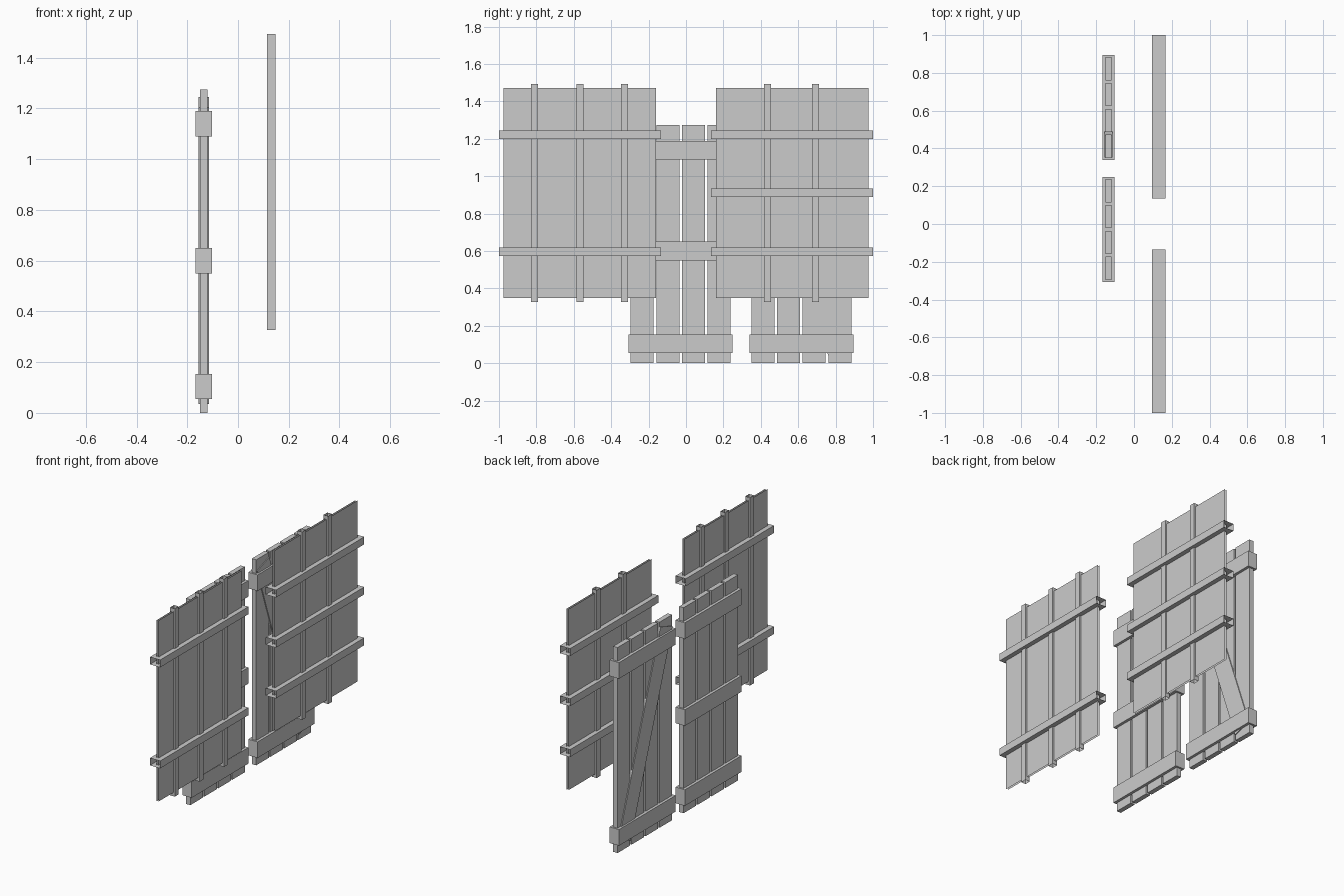
import bpy, bmesh, math
from mathutils import Matrix, Vector

cube = bpy.data.objects.get("Cube")
if cube:
    bpy.data.objects.remove(cube, do_unlink=True)

grey = bpy.data.materials.new("plain_grey")
grey.use_nodes = True
colour = (0.6, 0.6, 0.6, 1)
grey.diffuse_color = colour
grey.node_tree.nodes["Principled BSDF"].inputs["Base Color"].default_value = colour


def block(name, center, size, open_axes=(), tilt=0.0):
    """Box with optional missing end faces along the given axes."""
    bm = bmesh.new()
    bmesh.ops.create_cube(bm, size=1)
    bm.normal_update()
    ends = [f for f in bm.faces if any(abs(f.normal[a]) > 0.9 for a in open_axes)]
    bmesh.ops.delete(bm, geom=ends, context='FACES')
    matrix = (Matrix.Translation(center) @ Matrix.Rotation(tilt, 4, 'X')
              @ Matrix.Diagonal((*size, 1)))
    bmesh.ops.transform(bm, matrix=matrix, verts=bm.verts)
    mesh = bpy.data.meshes.new(name)
    bm.to_mesh(mesh)
    bm.free()
    mesh.materials.append(grey)
    obj = bpy.data.objects.new(name, mesh)
    bpy.context.collection.objects.link(obj)
    return obj


X, Y, Z = 0, 1, 2
SHEET_X, WOOD_X = 0.131, -0.135


def sheet_panel(name, y, rail_heights, post_ys):
    """Thin double sheet with open tube posts and rails."""
    block(name + "_sheet", (SHEET_X, y, 0.911), (0.012, 0.815, 1.122), (Y, Z))
    for z in rail_heights:
        block(name + "_rail", (SHEET_X, y, z), (0.07, 0.865, 0.046), (Y,))
    for py in post_ys:
        block(name + "_post", (SHEET_X, py, 0.91), (0.032, 0.037, 1.165), (Z,))


def plank_gate(name, y, rail_heights):
    """Four upright planks held by thick cross rails."""
    for i in range(4):
        block(name + "_plank", (WOOD_X, y + (i - 1.5) * 0.137, 0.637),
              (0.03, 0.123, 1.274))
    for z in rail_heights:
        block(name + "_rail", (WOOD_X, y, z), (0.064, 0.556, 0.1))


# Metal sheet panels
sheet_panel("right_panel", -0.567, (0.596, 1.222), (-0.81, -0.567, -0.328))
sheet_panel("left_panel", 0.567, (0.596, 0.911, 1.222), (0.436, 0.692))

# Wooden plank gates
plank_gate("fixed_gate", -0.029, (0.104, 0.6, 1.139))
plank_gate("braced_gate", 0.617, (0.104, 1.139))

# Diagonal brace of the second gate
low, high = Vector((WOOD_X, 0.822, 0.055)), Vector((WOOD_X, 0.412, 1.225))
span = high - low
block("diagonal_brace", (low + high) / 2, (0.041, 0.125, span.length),
      tilt=math.atan2(-span.y, span.z))
